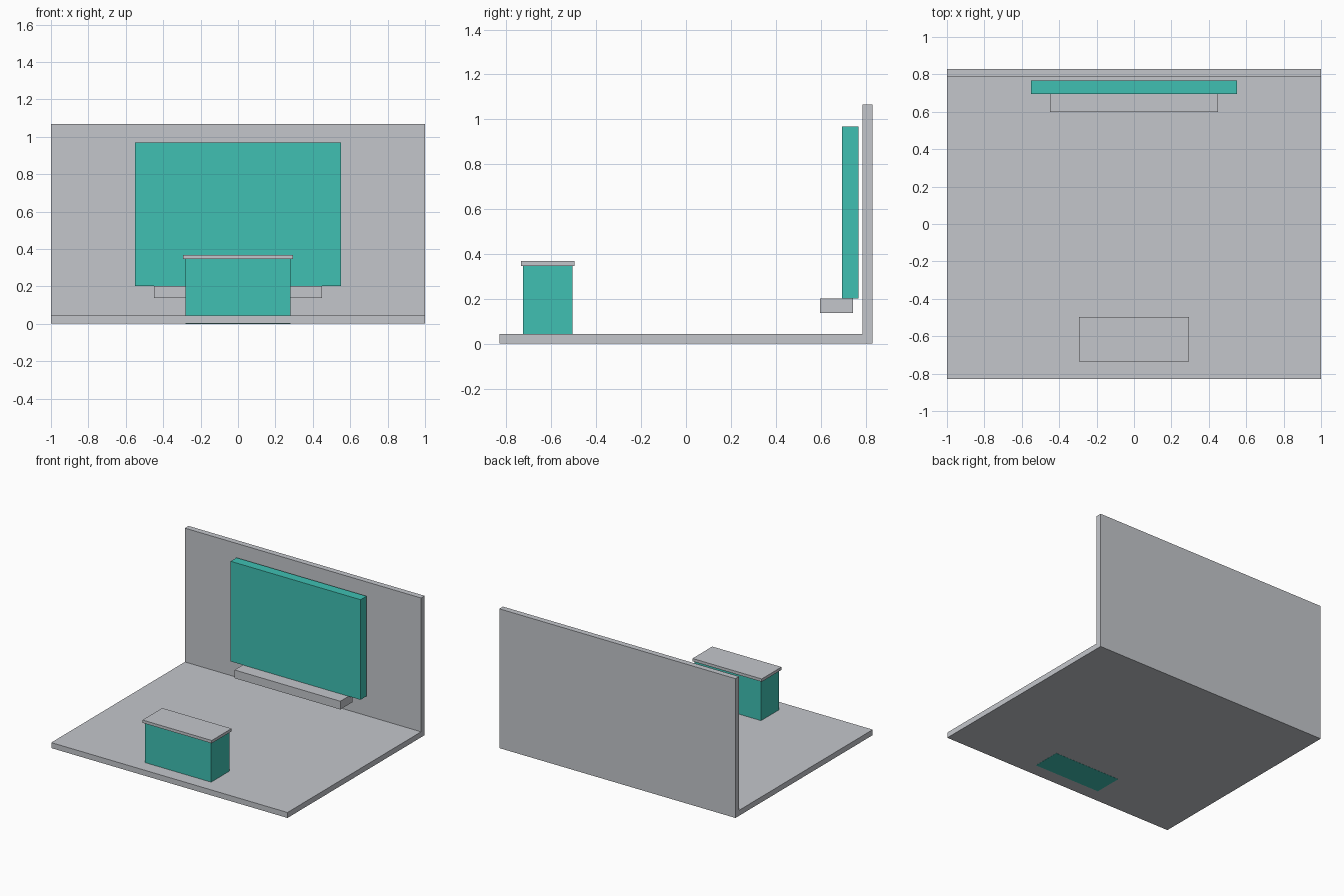
import bpy

if "Cube" in bpy.data.objects:
    bpy.data.objects.remove(bpy.data.objects["Cube"])


def material(name, rgb):
    m = bpy.data.materials.new(name)
    m.diffuse_color = (*rgb, 1)
    m.use_nodes = True
    m.node_tree.nodes["Principled BSDF"].inputs["Base Color"].default_value = m.diffuse_color
    return m


GREY = material("light grey", (0.55, 0.565, 0.60))
TEAL = material("teal", (0.05, 0.53, 0.45))


def prism(name, profile, half_width, mat):
    """Extrude a (y, z) outline along x, centred on x = 0."""
    n = len(profile)
    verts = [(x, y, z) for x in (-half_width, half_width) for y, z in profile]
    faces = [tuple(reversed(range(n))), tuple(range(n, 2 * n))]
    faces += [(i, (i + 1) % n, n + (i + 1) % n, n + i) for i in range(n)]
    mesh = bpy.data.meshes.new(name)
    mesh.from_pydata(verts, [], faces)
    mesh.materials.append(mat)
    obj = bpy.data.objects.new(name, mesh)
    bpy.context.collection.objects.link(obj)
    return obj


def box(name, half_width, y0, y1, z0, z1, mat):
    return prism(name, [(y0, z0), (y1, z0), (y1, z1), (y0, z1)], half_width, mat)


# Floor and back wall in one L-shaped piece
prism("floor_and_wall",
      [(-0.83, 0.001), (0.83, 0.001), (0.83, 1.067), (0.786, 1.067),
       (0.786, 0.043), (-0.83, 0.043)], 1.0, GREY)

# Wall panel and the ledge under it
box("wall_panel", 0.55, 0.696, 0.768, 0.202, 0.968, TEAL)
box("ledge", 0.448, 0.598, 0.745, 0.138, 0.201, GREY)

# Counter, reaching through the floor, with its overhanging top
box("counter_body", 0.281, -0.726, -0.506, 0.0, 0.347, TEAL)
box("counter_top", 0.293, -0.736, -0.497, 0.347, 0.369, GREY)
